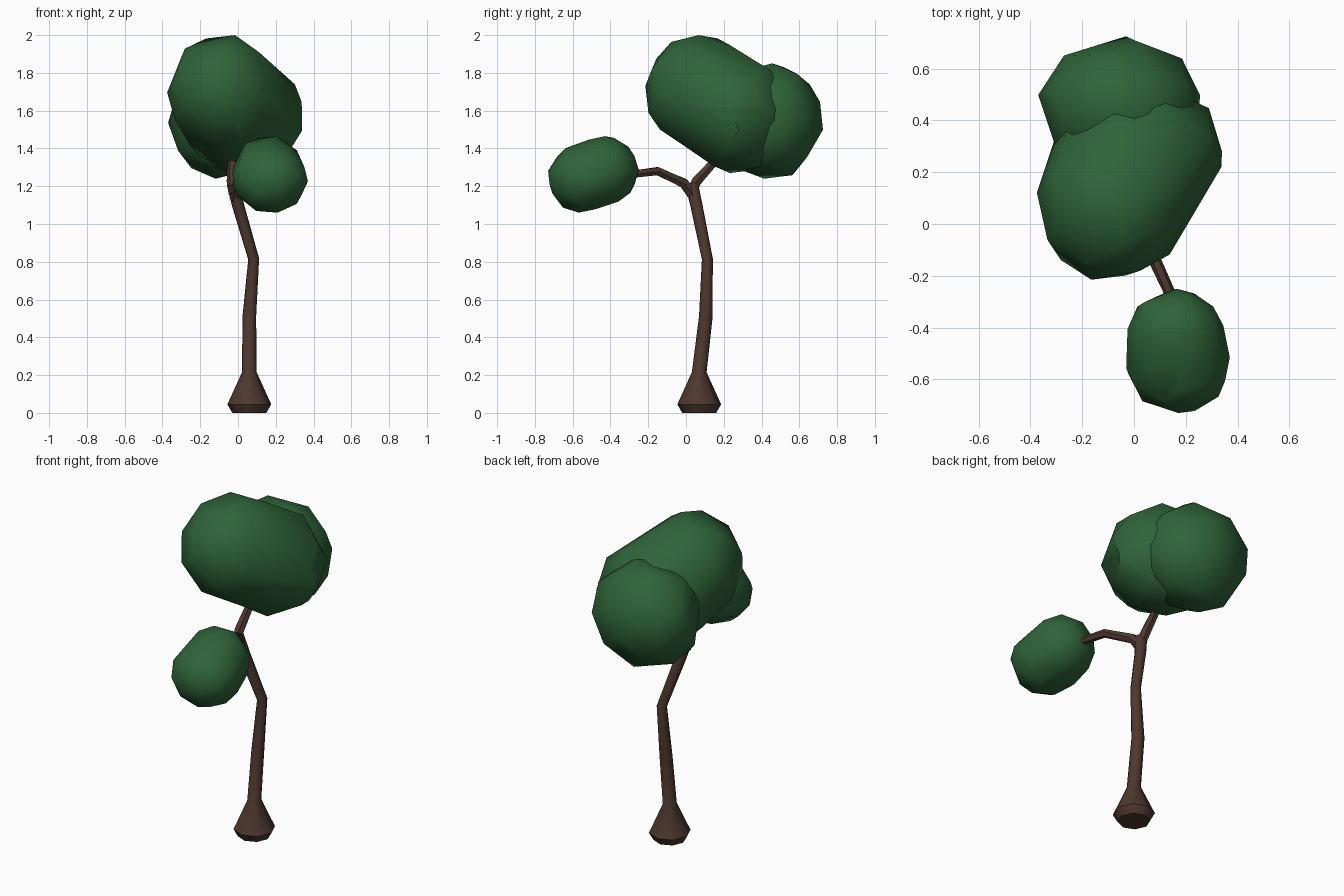
import bpy, bmesh, math, random
from mathutils import Vector

if "Cube" in bpy.data.objects:
    bpy.data.objects.remove(bpy.data.objects["Cube"])

random.seed(4)


def material(name, rgb):
    m = bpy.data.materials.new(name)
    m.diffuse_color = (*rgb, 1)
    m.use_nodes = True
    m.node_tree.nodes["Principled BSDF"].inputs["Base Color"].default_value = m.diffuse_color
    return m


BARK = material("bark", (0.075, 0.04, 0.028))
LEAF = material("leaf", (0.028, 0.125, 0.04))


def finish(bm, name, mat, angle):
    bmesh.ops.recalc_face_normals(bm, faces=bm.faces)
    me = bpy.data.meshes.new(name)
    bm.to_mesh(me)
    bm.free()
    me.materials.append(mat)
    ob = bpy.data.objects.new(name, me)
    bpy.context.collection.objects.link(ob)
    bpy.ops.object.select_all(action='DESELECT')
    ob.select_set(True)
    bpy.context.view_layer.objects.active = ob
    bpy.ops.object.shade_smooth_by_angle(angle=math.radians(angle))
    return ob


def limb(name, path, sides=7, upright_base=False):
    """Sweep a polygon along (x, y, z, radius) points."""
    bm = bmesh.new()
    pts = [Vector(p[:3]) for p in path]
    rings = []
    for i, p in enumerate(pts):
        t = (pts[min(i + 1, len(pts) - 1)] - pts[max(i - 1, 0)]).normalized()
        if upright_base and i < 3:
            t = Vector((0, 0, 1))
        ref = Vector((1, 0, 0))
        u = (ref - t * ref.dot(t)).normalized()
        v = t.cross(u)
        rings.append([bm.verts.new(p + path[i][3] * (
            u * math.cos(math.tau * k / sides) + v * math.sin(math.tau * k / sides)))
            for k in range(sides)])
    for a, b in zip(rings, rings[1:]):
        for k in range(sides):
            j = (k + 1) % sides
            bm.faces.new((a[k], a[j], b[j], b[k]))
    bm.faces.new(rings[0][::-1])
    bm.faces.new(rings[-1])
    return finish(bm, name, BARK, 50)


def blob_points(lo, hi, n=30):
    """Jittered sphere points stretched to fill a box."""
    pts = []
    for i in range(n):
        z = 1 - (2 * i + 1) / n
        a = i * 2.39996 + random.uniform(-0.15, 0.15)
        r = math.sqrt(1 - z * z)
        pts.append((r * math.cos(a), r * math.sin(a), z))
    mins = [min(p[k] for p in pts) for k in range(3)]
    maxs = [max(p[k] for p in pts) for k in range(3)]
    return [tuple(lo[k] + (p[k] - mins[k]) / (maxs[k] - mins[k]) * (hi[k] - lo[k])
                  for k in range(3)) for p in pts]


def foliage(name, *boxes, n=30, angle=42):
    """Faceted convex hull around one or more blobs."""
    bm = bmesh.new()
    for lo, hi in boxes:
        for p in blob_points(lo, hi, n):
            bm.verts.new(p)
    res = bmesh.ops.convex_hull(bm, input=bm.verts)
    junk = {e for e in res["geom_interior"] + res["geom_unused"]
            if isinstance(e, bmesh.types.BMVert)}
    bmesh.ops.delete(bm, geom=list(junk), context='VERTS')
    bmesh.ops.dissolve_limit(bm, angle_limit=math.radians(9),
                             verts=bm.verts, edges=bm.edges)
    return finish(bm, name, LEAF, angle)


# Trunk with flared foot, bending up to the fork
limb("trunk", [(0.06, 0.07, 0, 0.09), (0.06, 0.07, 0.045, 0.116),
               (0.06, 0.07, 0.215, 0.039), (0.06, 0.105, 0.51, 0.036),
               (0.083, 0.113, 0.815, 0.029), (0.0, 0.055, 1.1, 0.032),
               (-0.025, 0.03, 1.21, 0.034)], 8, True)

# Two branches
limb("front_branch", [(-0.015, 0.05, 1.13, 0.03), (0.0, -0.01, 1.215, 0.029),
                      (0.085, -0.15, 1.28, 0.024), (0.14, -0.27, 1.265, 0.022),
                      (0.16, -0.4, 1.26, 0.018)], 6)
limb("upper_branch", [(-0.02, 0.025, 1.16, 0.03), (-0.03, 0.055, 1.225, 0.03),
                      (-0.03, 0.15, 1.33, 0.025), (-0.02, 0.22, 1.45, 0.02)], 6)

# Small foliage on the front branch: one rounded mass around two blobs
foliage("small_foliage", ((-0.03, -0.73, 1.06), (0.37, -0.36, 1.42)),
        ((-0.025, -0.6, 1.1), (0.345, -0.25, 1.465)), n=40, angle=60)

# Main crown: long front mass and a round rear mass
foliage("crown_front", ((-0.375, -0.215, 1.41), (0.2, 0.38, 2.0)),
        ((-0.31, 0.0, 1.27), (0.34, 0.56, 1.89)), n=34)
foliage("crown_rear", ((-0.37, 0.17, 1.24), (0.255, 0.725, 1.85)), n=34)
